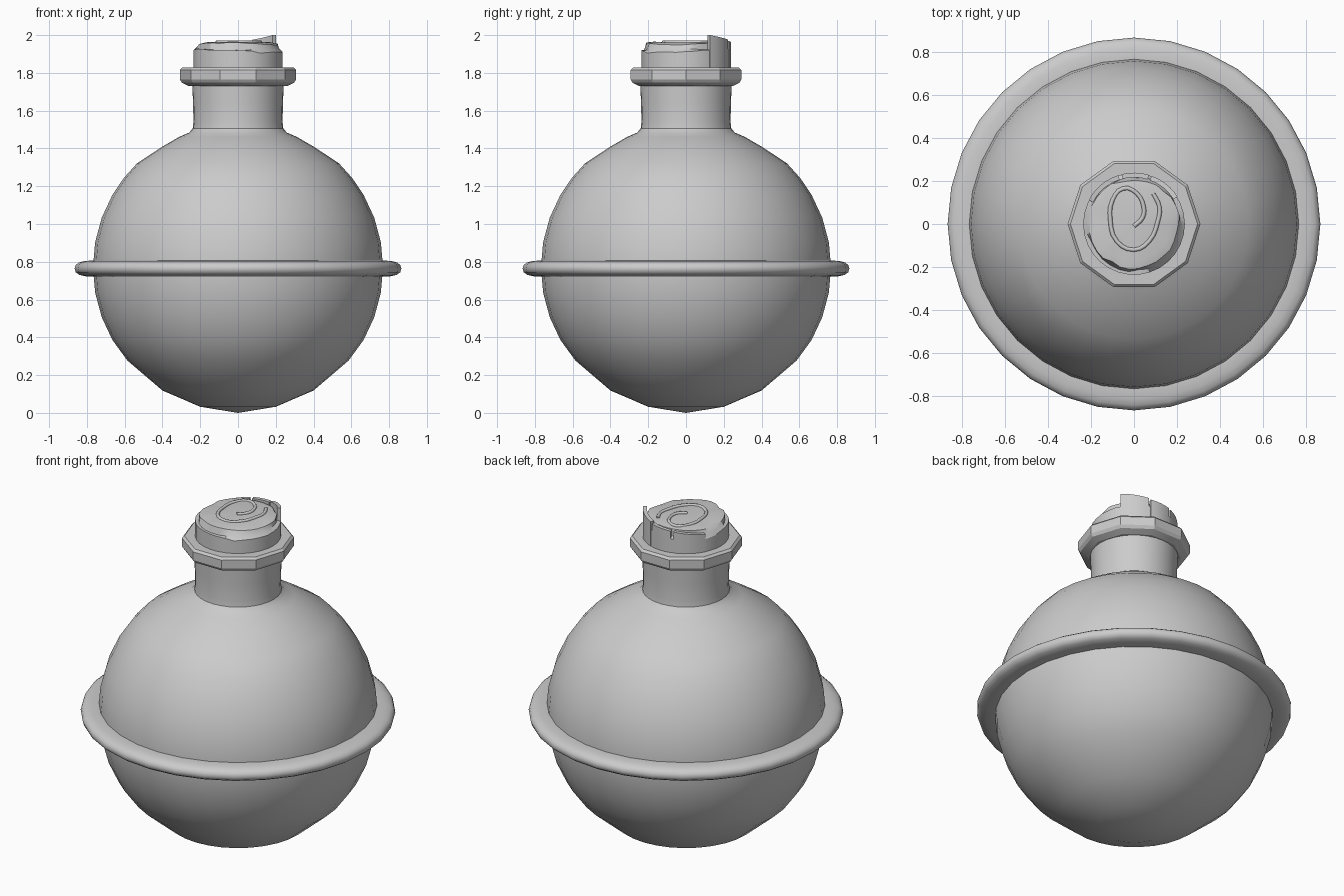
import bpy, bmesh, math, random
from math import sin, cos, pi, radians

if "Cube" in bpy.data.objects:
    bpy.data.objects.remove(bpy.data.objects["Cube"])

random.seed(4)


def finish(name, bm, angle=35):
    bmesh.ops.remove_doubles(bm, verts=bm.verts, dist=1e-5)
    bmesh.ops.recalc_face_normals(bm, faces=bm.faces)
    me = bpy.data.meshes.new(name)
    bm.to_mesh(me)
    bm.free()
    ob = bpy.data.objects.new(name, me)
    bpy.context.collection.objects.link(ob)
    bpy.ops.object.select_all(action='DESELECT')
    ob.select_set(True)
    bpy.context.view_layer.objects.active = ob
    bpy.ops.object.shade_smooth_by_angle(angle=radians(angle))
    return ob


def lathe(name, profile, seg, closed=False, angle=35):
    """profile: list of (r, z), or functions of the turn angle giving (r, z)"""
    bm = bmesh.new()
    rings = []
    for p in profile:
        ring = []
        for i in range(seg):
            a = 2 * pi * i / seg
            r, z = p(a) if callable(p) else p
            ring.append(bm.verts.new((r * cos(a), r * sin(a), z)))
        rings.append(ring)
    n = len(rings)
    for k in range(n if closed else n - 1):
        lo, hi = rings[k], rings[(k + 1) % n]
        for i in range(seg):
            j = (i + 1) % seg
            bm.faces.new((lo[i], lo[j], hi[j], hi[i]))
    bmesh.ops.dissolve_degenerate(bm, edges=bm.edges, dist=1e-5)
    return finish(name, bm, angle)


# Round flask and neck in one turned profile
R, ZC = 0.768, 0.77
body = [(0, 0)]
for r in (0.2, 0.4, 0.585):
    body.append((r, ZC - math.sqrt(R * R - r * r) + 0.004))
body += [(R * cos(radians(t)), ZC + R * sin(radians(t)))
         for t in (-30, -20, -10, 0, 10, 20, 30, 38, 46)]
body += [(0.40, 1.41), (0.31, 1.462), (0.26, 1.483), (0.24, 1.505),
         (0.236, 1.54), (0.238, 1.64), (0.243, 1.76), (0, 1.76)]
lathe("flask_body", body, 32)

# Flattened ring around the middle
ring = [(0.765 + 0.1 * math.copysign(abs(cos(t)) ** 0.8, cos(t)),
         0.764 + 0.043 * math.copysign(abs(sin(t)) ** 0.8, sin(t)))
        for t in (2 * pi * k / 16 for k in range(16))]
lathe("middle_ring", ring, 32, closed=True, angle=40)

# Ten-sided lip
lathe("neck_lip", [(0.2, 1.73), (0.26, 1.73), (0.297, 1.748), (0.308, 1.765),
                   (0.308, 1.815), (0.295, 1.828), (0.2, 1.828)],
      10, closed=True, angle=25)

# Cork with a ragged, stepped rim
SEG = 30
jag = [random.uniform(-1, 1) for _ in range(SEG)]


def rough(r, z, dr, dz, shift=0):
    def p(a):
        j = jag[(round(a / (2 * pi) * SEG) + shift) % SEG]
        wave = 0.6 * sin(2 * a + shift) + 0.4 * j
        return r + dr * j, z + dz * wave
    return p


lathe("cork", [(0, 1.75), (0.236, 1.75), (0.236, 1.86),
               rough(0.236, 1.916, 0, 0.014),
               rough(0.218, 1.925, 0.006, 0.010, 2),
               rough(0.208, 1.955, 0.008, 0.008, 5),
               rough(0.170, 1.963, 0.004, 0.003, 5), (0, 1.96)], SEG, angle=25)


# Torn peel strips standing up around the cork
def peel(name, a0, a1, z0, z1, r_in=0.216, r_out=0.238, steps=6):
    bm = bmesh.new()
    prev = None
    for k in range(steps + 1):
        t = k / steps
        a = radians(a0 + (a1 - a0) * t)
        top = z0 + (z1 - z0) * t
        cur = [bm.verts.new((r * cos(a), r * sin(a), z)) for r, z in
               ((r_in, 1.8), (r_out, 1.8), (r_out, top), (r_in, top))]
        if prev:
            for m in range(4):
                n = (m + 1) % 4
                bm.faces.new((prev[m], prev[n], cur[n], cur[m]))
        else:
            bm.faces.new(cur)
        prev = cur
    bm.faces.new(prev[::-1])
    finish(name, bm)


peel("cork_peel_tall", 32, 70, 2.0, 1.975)
peel("cork_peel_back", 73, 104, 1.968, 1.958)
peel("cork_peel_left", 108, 152, 1.955, 1.935)

# Raised spiral on the cork top
pts = [(0, -0.01), (0.04, 0.03), (0.045, 0.08), (0.01, 0.145), (-0.05, 0.165),
       (-0.10, 0.11), (-0.11, 0.02), (-0.08, -0.08), (0, -0.12),
       (0.07, -0.08), (0.11, 0.01), (0.118, 0.08), (0.09, 0.14)]
cu = bpy.data.curves.new("cork_spiral", 'CURVE')
cu.dimensions = '3D'
sp = cu.splines.new('BEZIER')
sp.bezier_points.add(len(pts) - 1)
for b, (x, y) in zip(sp.bezier_points, pts):
    b.co = (x, y, 1.962)
    b.handle_left_type = b.handle_right_type = 'AUTO'
cu.resolution_u = 3
cu.bevel_depth = 0.010
cu.bevel_resolution = 1
cu.use_fill_caps = True
bpy.context.collection.objects.link(bpy.data.objects.new("cork_spiral", cu))
